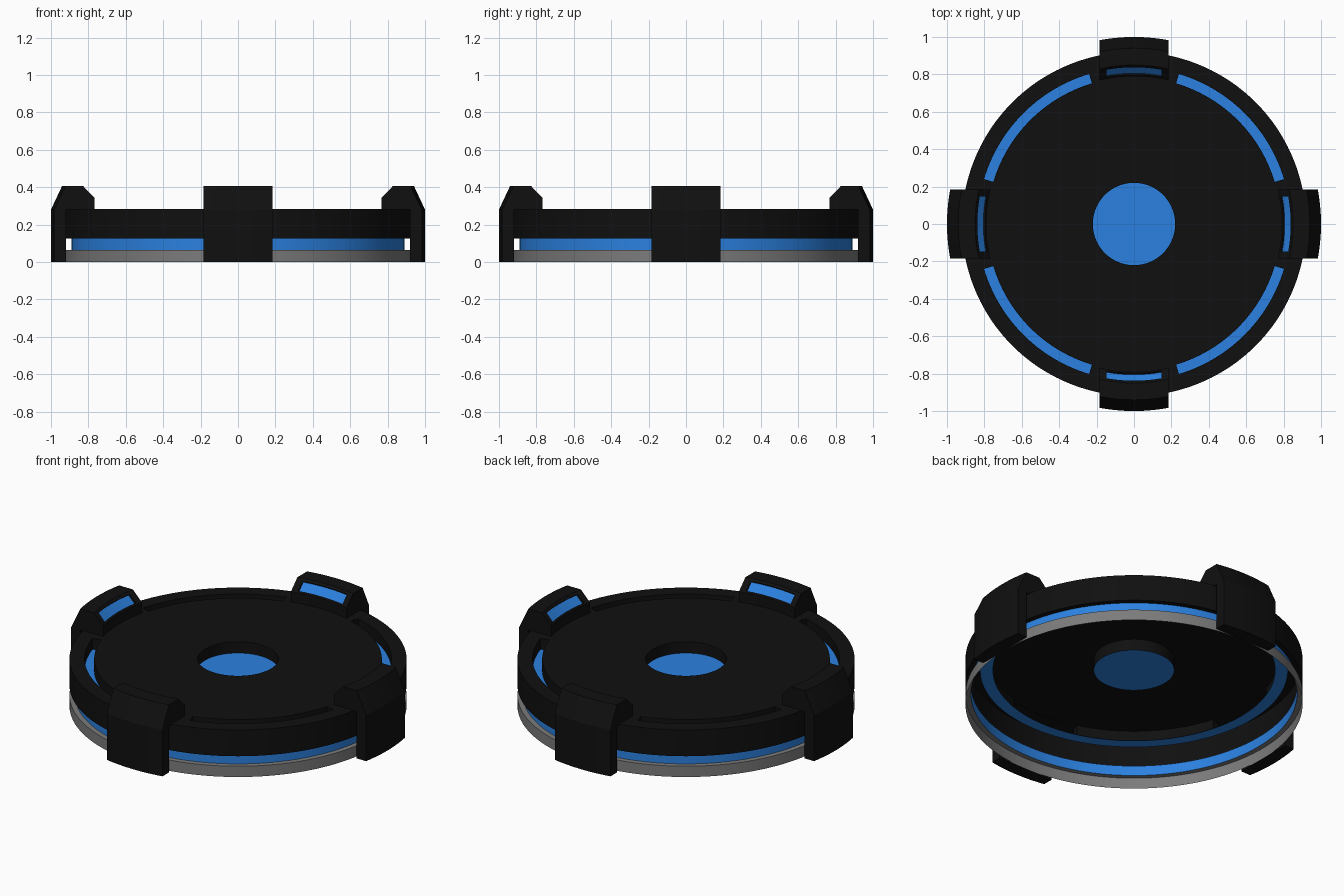
import bpy, bmesh, math
from mathutils import Matrix, Vector

if "Cube" in bpy.data.objects:
    bpy.data.objects.remove(bpy.data.objects["Cube"])

SEG = 216


def material(name, rgb):
    m = bpy.data.materials.new(name)
    m.diffuse_color = (*rgb, 1)
    m.use_nodes = True
    m.node_tree.nodes["Principled BSDF"].inputs["Base Color"].default_value = m.diffuse_color
    return m


BLACK = material("black", (0.005, 0.005, 0.005))
BLUE = material("blue", (0.024, 0.22, 0.75))
GREY = material("grey", (0.2, 0.2, 0.2))


def finish(name, bm, *mats):
    bmesh.ops.recalc_face_normals(bm, faces=bm.faces)
    me = bpy.data.meshes.new(name)
    bm.to_mesh(me)
    bm.free()
    for m in mats:
        me.materials.append(m)
    ob = bpy.data.objects.new(name, me)
    bpy.context.collection.objects.link(ob)
    bpy.context.view_layer.objects.active = ob
    bpy.ops.object.select_all(action='DESELECT')
    ob.select_set(True)
    bpy.ops.object.shade_smooth_by_angle(angle=math.radians(20))
    return ob


def sink(bm, faces, offset):
    """Push a face region inwards, returning the new floor faces."""
    geom = bmesh.ops.extrude_face_region(bm, geom=faces)["geom"]
    bmesh.ops.translate(bm, vec=offset, verts=[g for g in geom if isinstance(g, bmesh.types.BMVert)])
    bmesh.ops.delete(bm, geom=[f for f in faces if f.is_valid], context='FACES')
    return [g for g in geom if isinstance(g, bmesh.types.BMFace)]


def lathe(profile):
    """Open shell of revolution; faces[k][i] is band k, segment i."""
    bm = bmesh.new()
    rings = [[bm.verts.new((r * math.cos(math.tau * i / SEG), r * math.sin(math.tau * i / SEG), z))
              for i in range(SEG)] for r, z in profile]
    faces = [[bm.faces.new((a[i], a[(i + 1) % SEG], b[(i + 1) % SEG], b[i])) for i in range(SEG)]
             for a, b in zip(rings, rings[1:])]
    return bm, faces


# Black top shell with central well and four curved slots
bm, bands = lathe([(0.22, 0.215), (0.22, 0.283), (0.785, 0.283), (0.837, 0.283),
                   (0.92, 0.283), (0.92, 0.125), (0.89, 0.125)])
for q in range(4):
    floor = sink(bm, bands[2][q * 54 + 10:q * 54 + 44], (0, 0, -0.066))
    bmesh.ops.delete(bm, geom=floor, context='FACES')
finish("top_shell", bm, BLACK)

# Blue glowing parts: ring under the slots, side band, centre disc
finish("slot_light_ring", lathe([(0.77, 0.215), (0.84, 0.215)])[0], BLUE)
finish("side_light_band", lathe([(0.89, 0.125), (0.89, 0.065)])[0], BLUE)
bm = bmesh.new()
bmesh.ops.create_circle(bm, cap_ends=True, segments=SEG, radius=0.22,
                        matrix=Matrix.Translation((0, 0, 0.215)))
finish("centre_light", bm, BLUE)

# Grey base ring, open underneath
finish("base_ring", lathe([(0.89, 0.065), (0.92, 0.065), (0.92, 0)])[0], GREY)

# Four clamps: curved profile cut by parallel sides, with a sunken light
FLAT = 0.92
clamp = [(FLAT, 0), (1.0, 0), (1.0, 0.28), (0.94, 0.408), (0.85, 0.408), (0.838, 0.395),
         (0.798, 0.353), (0.79, 0.345), (0.79, 0.28), (FLAT, 0.28)]
columns = [-0.185, -0.148, -0.1, -0.05, 0, 0.05, 0.1, 0.148, 0.185]
for q, name in enumerate(["right_clamp", "back_clamp", "left_clamp", "front_clamp"]):
    bm = bmesh.new()
    loops = [[bm.verts.new((r if r == FLAT else math.sqrt(r * r - y * y), y, z)) for r, z in clamp]
             for y in columns]
    n = len(clamp)
    recess = []
    for c, (a, b) in enumerate(zip(loops, loops[1:])):
        for k in range(n):
            f = bm.faces.new((a[k], a[(k + 1) % n], b[(k + 1) % n], b[k]))
            if k == 5 and 0 < c < len(columns) - 2:
                recess.append(f)
    bm.faces.new(loops[0])
    bm.faces.new(loops[-1][::-1])
    for f in sink(bm, recess, Vector((0.008, 0, -0.008))):
        f.material_index = 1
    bmesh.ops.rotate(bm, verts=bm.verts, matrix=Matrix.Rotation(q * math.pi / 2, 3, 'Z'))
    finish(name, bm, BLACK, BLUE)
